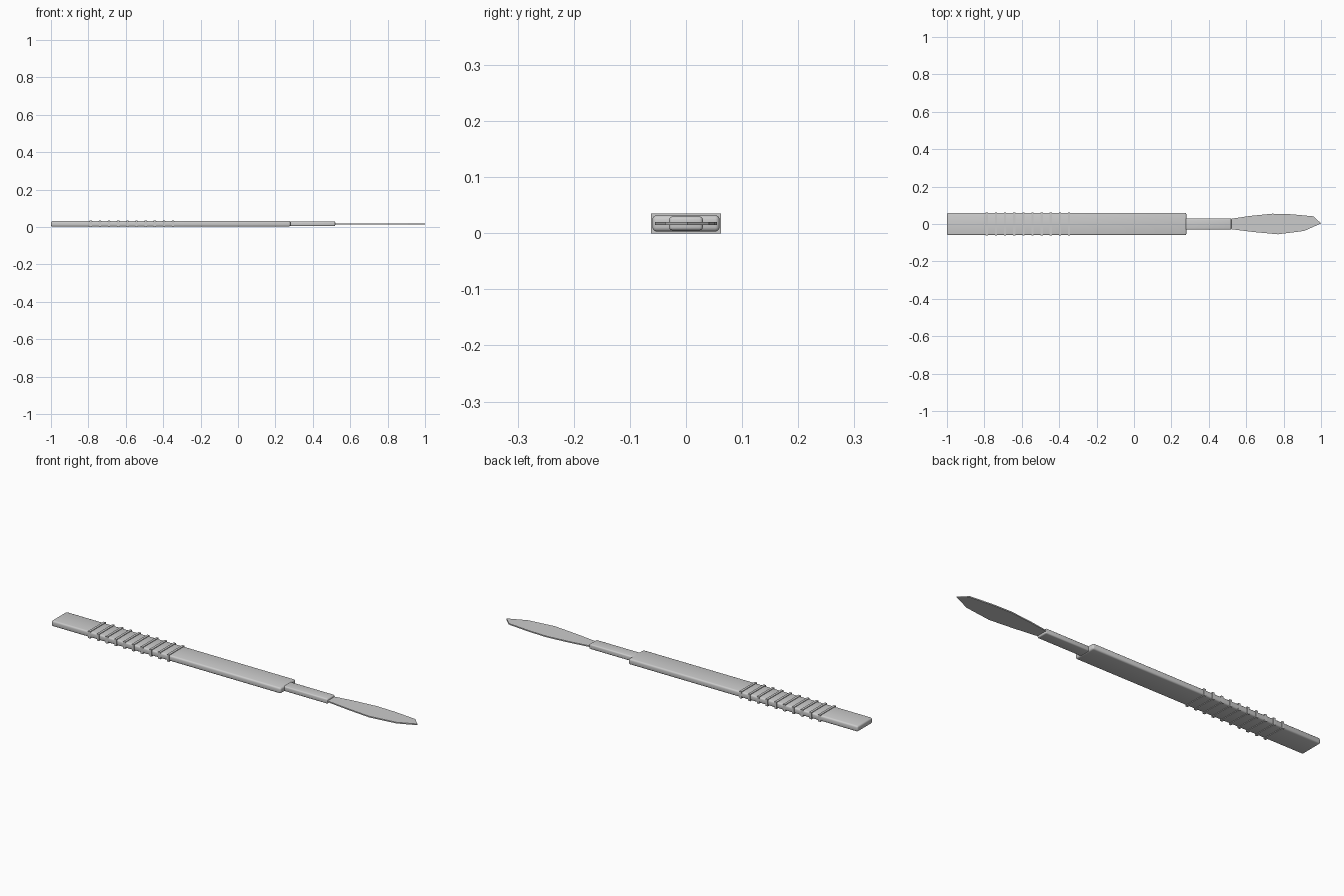
import bpy, bmesh
from mathutils import Matrix, Vector

if "Cube" in bpy.data.objects:
    bpy.data.objects.remove(bpy.data.objects["Cube"])

MID = 0.0175  # centre height of the whole tool


def box(bm, x0, x1, half_y, half_z):
    m = Matrix.Translation(Vector(((x0 + x1) / 2, 0, MID))) @ Matrix.Diagonal((x1 - x0, 2 * half_y, 2 * half_z, 1))
    bmesh.ops.create_cube(bm, size=1, matrix=m)


def finish(bm, name, smooth=False):
    bmesh.ops.recalc_face_normals(bm, faces=bm.faces)
    for f in bm.faces:
        f.smooth = smooth
    me = bpy.data.meshes.new(name)
    bm.to_mesh(me)
    bm.free()
    ob = bpy.data.objects.new(name, me)
    bpy.context.collection.objects.link(ob)
    return ob


def rounded_bar(name, x0, x1, half_y, half_z, radius):
    bm = bmesh.new()
    box(bm, x0, x1, half_y, half_z)
    ob = finish(bm, name, True)
    mod = ob.modifiers.new("rounding", 'BEVEL')
    mod.width = radius
    mod.segments = 3
    return ob


# Handle and the narrower neck that holds the blade
rounded_bar("handle", -1.0, 0.28, 0.06, 0.0145, 0.008)
rounded_bar("neck", 0.265, 0.52, 0.03, 0.0125, 0.006)

# Grip ribs wrapped round the handle
bm = bmesh.new()
for i in range(10):
    x = -0.787 + 0.0489 * i
    box(bm, x - 0.006, x + 0.006, 0.062, 0.0175)
finish(bm, "grip_ribs")

# Thin flat blade
outline = [(0.50, 0.026), (0.52, 0.028), (0.62, 0.043), (0.74, 0.055), (0.84, 0.052),
           (0.96, 0.041), (1.0, 0.003), (0.91, -0.037), (0.77, -0.055),
           (0.64, -0.043), (0.52, -0.028), (0.50, -0.026)]
bm = bmesh.new()
face = bm.faces.new([bm.verts.new((x, y, MID - 0.003)) for x, y in outline])
top = bmesh.ops.extrude_face_region(bm, geom=[face])["geom"]
bmesh.ops.translate(bm, verts=[v for v in top if isinstance(v, bmesh.types.BMVert)], vec=(0, 0, 0.006))
finish(bm, "blade")
